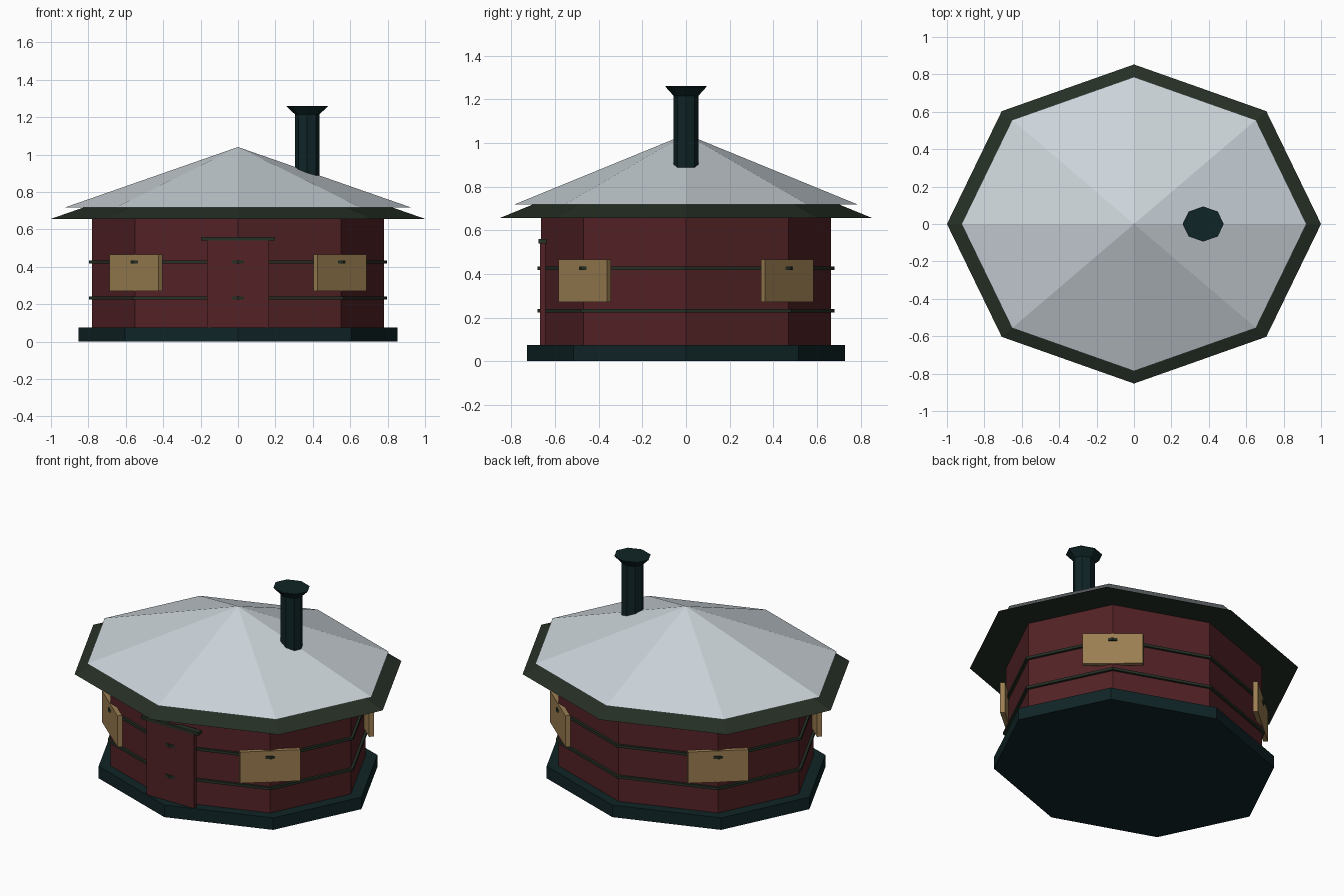
import bpy, bmesh
from math import pi, cos, sin
from mathutils import Matrix, Vector

cube = bpy.data.objects.get("Cube")
if cube:
    bpy.data.objects.remove(cube, do_unlink=True)

DEPTH = 0.853  # the whole hut is a regular octagon squeezed front to back
SQUEEZE = Matrix.Diagonal((1, DEPTH, 1, 1))


def material(name, rgb):
    m = bpy.data.materials.new(name)
    m.use_nodes = True
    m.diffuse_color = (*rgb, 1)
    bsdf = next(n for n in m.node_tree.nodes if n.type == 'BSDF_PRINCIPLED')
    bsdf.inputs["Base Color"].default_value = (*rgb, 1)
    return m


ROOF = material("pale grey", (0.60, 0.66, 0.70))
RED = material("dark red", (0.087, 0.016, 0.019))
TAN = material("tan wood", (0.33, 0.21, 0.083))
TEAL = material("dark teal", (0.005, 0.018, 0.020))
GREEN = material("dark green", (0.019, 0.029, 0.019))


def finish(name, bm, mat):
    bm.transform(SQUEEZE)
    bmesh.ops.recalc_face_normals(bm, faces=bm.faces)
    mesh = bpy.data.meshes.new(name)
    bm.to_mesh(mesh)
    bm.free()
    mesh.materials.append(mat)
    obj = bpy.data.objects.new(name, mesh)
    bpy.context.collection.objects.link(obj)
    return obj


def octagon(name, profile, mat, x=0):
    """Stack of eight-sided rings from (radius, height) pairs, capped at both ends."""
    bm = bmesh.new()
    rings = []
    for r, z in profile:
        count = 8 if r > 0 else 1
        rings.append([bm.verts.new((x + r * cos(i * pi / 4), r * sin(i * pi / 4), z))
                      for i in range(count)])
    for low, high in zip(rings, rings[1:]):
        for i in range(8):
            j = (i + 1) % 8
            if len(high) == 1:
                bm.faces.new((low[i], low[j], high[0]))
            else:
                bm.faces.new((low[i], low[j], high[j], high[i]))
    for ring in (rings[0], rings[-1]):
        if len(ring) == 8:
            bm.faces.new(ring)
    return finish(name, bm, mat)


def panel(name, angle, width, r_in, r_out, z_low, z_high, mat):
    """Flat slab standing across a wall corner, facing outward at the given angle."""
    bm = bmesh.new()
    size = Matrix.Diagonal((r_out - r_in, width, z_high - z_low, 1))
    place = Matrix.Translation(Vector(((r_in + r_out) / 2, 0, (z_low + z_high) / 2)))
    bmesh.ops.create_cube(bm, size=1, matrix=Matrix.Rotation(angle, 4, 'Z') @ place @ size)
    return finish(name, bm, mat)


# Body
octagon("foundation", [(0.853, 0), (0.853, 0.075)], TEAL)
octagon("walls", [(0.78, 0.07), (0.78, 0.66)], RED)
for label, z in (("lower", 0.232), ("upper", 0.425)):
    octagon(label + "_band", [(0.797, z - 0.008), (0.797, z + 0.008)], GREEN)

# Roof
octagon("eaves", [(1.0, 0.656), (0, 1.005)], GREEN)
octagon("roof", [(0.922, 0.718), (0, 1.04)], ROOF)

# Chimney
octagon("chimney", [(0.066, 0.8), (0.066, 1.215), (0.11, 1.257), (0.11, 1.26)], TEAL, x=0.37)

# Door and lintel on the front corner
panel("door", -pi / 2, 0.33, 0.755, 0.784, 0.07, 0.54, RED)
panel("lintel", -pi / 2, 0.395, 0.748, 0.791, 0.54, 0.56, GREEN)

# Shutters on the diagonal corners
for i, label in enumerate(("back_left", "back_right", "front_right", "front_left")):
    panel(label + "_shutter", pi / 4 + i * pi / 2, 0.37, 0.755, 0.785, 0.27, 0.465, TAN)
